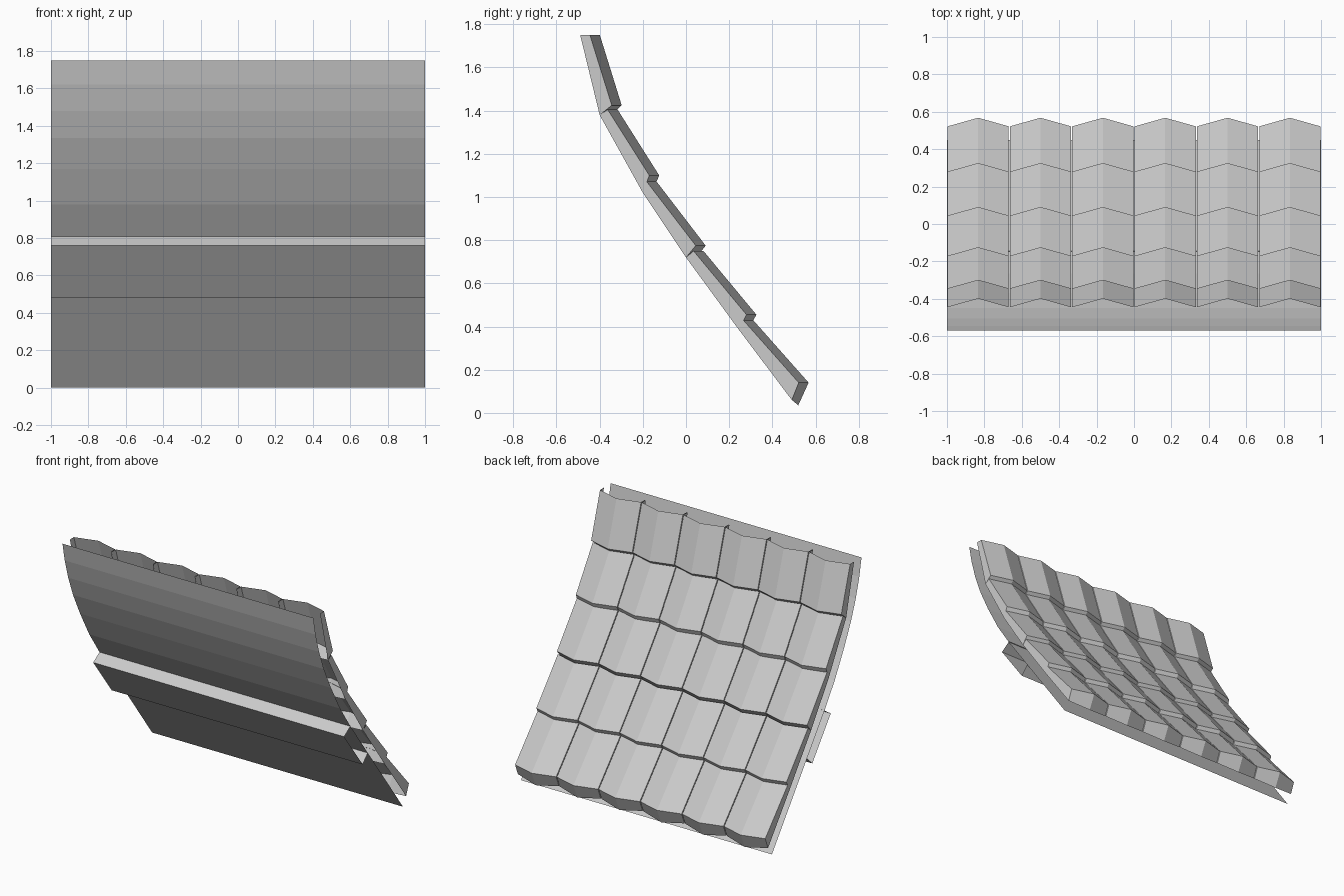
import bpy
from mathutils import Vector

if "Cube" in bpy.data.objects:
    bpy.data.objects.remove(bpy.data.objects["Cube"], do_unlink=True)

GREY = (0.6, 0.6, 0.6, 1)
grey = bpy.data.materials.new("plain grey")
grey.diffuse_color = GREY
grey.use_nodes = True
grey.node_tree.nodes["Principled BSDF"].inputs["Base Color"].default_value = GREY


def add_mesh(name, verts, faces):
    mesh = bpy.data.meshes.new(name)
    mesh.from_pydata(verts, [], faces)
    mesh.materials.append(grey)
    obj = bpy.data.objects.new(name, mesh)
    bpy.context.collection.objects.link(obj)
    return obj


def extrude_profile(name, profile):
    """Open strip: a (y, z) profile swept across the full width."""
    verts = [(x, y, z) for y, z in profile for x in (-1, 1)]
    faces = [(2 * i, 2 * i + 1, 2 * i + 3, 2 * i + 2)
             for i in range(len(profile) - 1)]
    return add_mesh(name, verts, faces)


# Curved lining under the tiles
extrude_profile("roof_lining", [
    (-.57, 1.75), (-.545, 1.62), (-.505, 1.48), (-.45, 1.335),
    (-.37, 1.17), (-.265, .98), (-.15, .81), (.45, 0)][::-1])

# Open-ended purlin on the lining
extrude_profile("purlin", [(.05, .54), (-.01, .48), (-.22, .76), (-.145, .81)])

# Tile courses, top to bottom: upper valley edge, lower valley edge
COURSES = [
    ((-.445, 1.75), (-.344, 1.425)),
    ((-.363, 1.405), (-.17, 1.1)),
    ((-.185, 1.075), (.045, .775)),
    ((.035, .75), (.28, .455)),
    ((.265, .43), (.522, .14)),
]
# Lower rim of the side walls at each course boundary
RIM = [(-.49, 1.75), (-.4, 1.38), (-.2, 1.02), (0, .72), (.245, .385), (.49, .06)]

PITCH = 1 / 3
GAP = .003
RIDGE_TOP = Vector((0, .046, 0))
RIDGE_RIM = Vector((0, .03, -.025))

for i, (upper, lower) in enumerate(COURSES):
    x0, x1 = -1 + GAP, -1 + PITCH - GAP
    xm = (x0 + x1) / 2
    verts = []
    for (y, z), ridge in ((upper, RIDGE_TOP), (lower, RIDGE_TOP),
                          (RIM[i + 1], RIDGE_RIM)):
        verts += [Vector((x0, y, z)), Vector((xm, y, z)) + ridge, Vector((x1, y, z))]
    verts += [Vector((x, *RIM[i])) for x in (x0, x1)]
    faces = [(1, 0, 3, 4), (2, 1, 4, 5),     # two sloping top faces
             (4, 3, 6, 7), (5, 4, 7, 8),     # lower end
             (0, 9, 6, 3), (2, 5, 8, 10)]    # side walls
    course = add_mesh(f"tile_course_{i + 1}", verts, faces)
    array = course.modifiers.new("columns", "ARRAY")
    array.count = 6
    array.use_relative_offset = False
    array.use_constant_offset = True
    array.constant_offset_displace = (PITCH, 0, 0)
